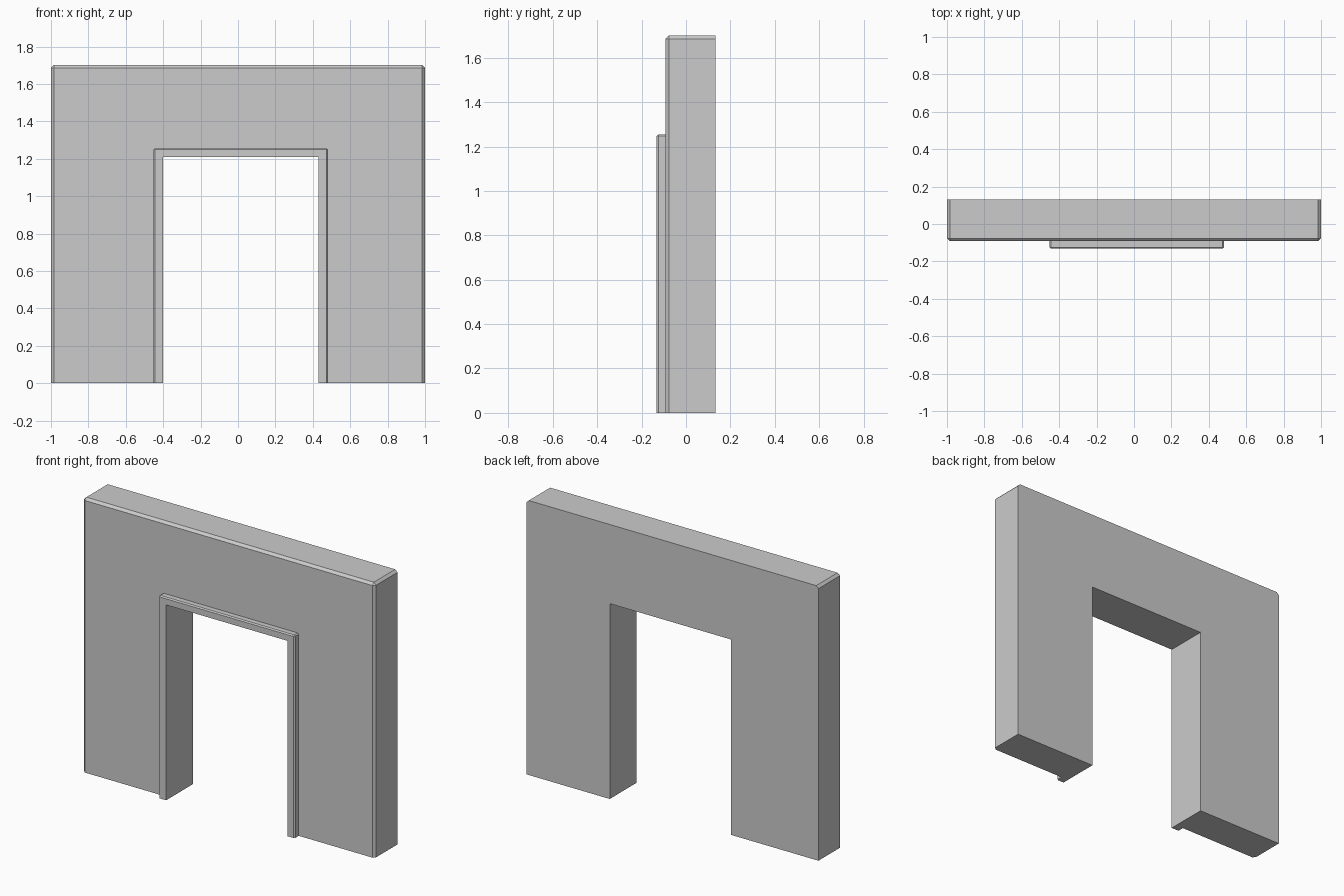
import bpy, bmesh

if "Cube" in bpy.data.objects:
    bpy.data.objects.remove(bpy.data.objects["Cube"])

OPEN_L, OPEN_R, OPEN_TOP = -0.40, 0.43, 1.21


def portal(name, left, right, top, y_front, y_back, chamfer):
    """U-shaped slab around the doorway, chamfered on its outer front and top corners."""
    outline = [(left, 0), (OPEN_L, 0), (OPEN_L, OPEN_TOP), (OPEN_R, OPEN_TOP),
               (OPEN_R, 0), (right, 0), (right, top), (left, top)]
    bm = bmesh.new()
    front = [bm.verts.new((x, y_front, z)) for x, z in outline]
    back = [bm.verts.new((x, y_back, z)) for x, z in outline]
    bm.faces.new(front)
    bm.faces.new(back[::-1])
    n = len(outline)
    for i in range(n):
        j = (i + 1) % n
        bm.faces.new((front[j], front[i], back[i], back[j]))
    bmesh.ops.recalc_face_normals(bm, faces=bm.faces)

    # Outer front perimeter (sides and top) plus the two top corners
    pairs = [(front[5], front[6]), (front[6], front[7]), (front[7], front[0]),
             (front[6], back[6]), (front[7], back[7])]
    edges = [bm.edges.get(p) for p in pairs]
    bmesh.ops.bevel(bm, geom=edges, offset=chamfer, segments=1,
                    profile=0.5, affect='EDGES')

    mesh = bpy.data.meshes.new(name)
    bm.to_mesh(mesh)
    bm.free()
    obj = bpy.data.objects.new(name, mesh)
    bpy.context.collection.objects.link(obj)
    return obj


# Wall with doorway
portal("wall", -1.0, 1.0, 1.70, -0.092, 0.132, 0.015)
# Raised door trim on the front
portal("door_trim", -0.452, 0.48, 1.255, -0.132, -0.092, 0.007)
